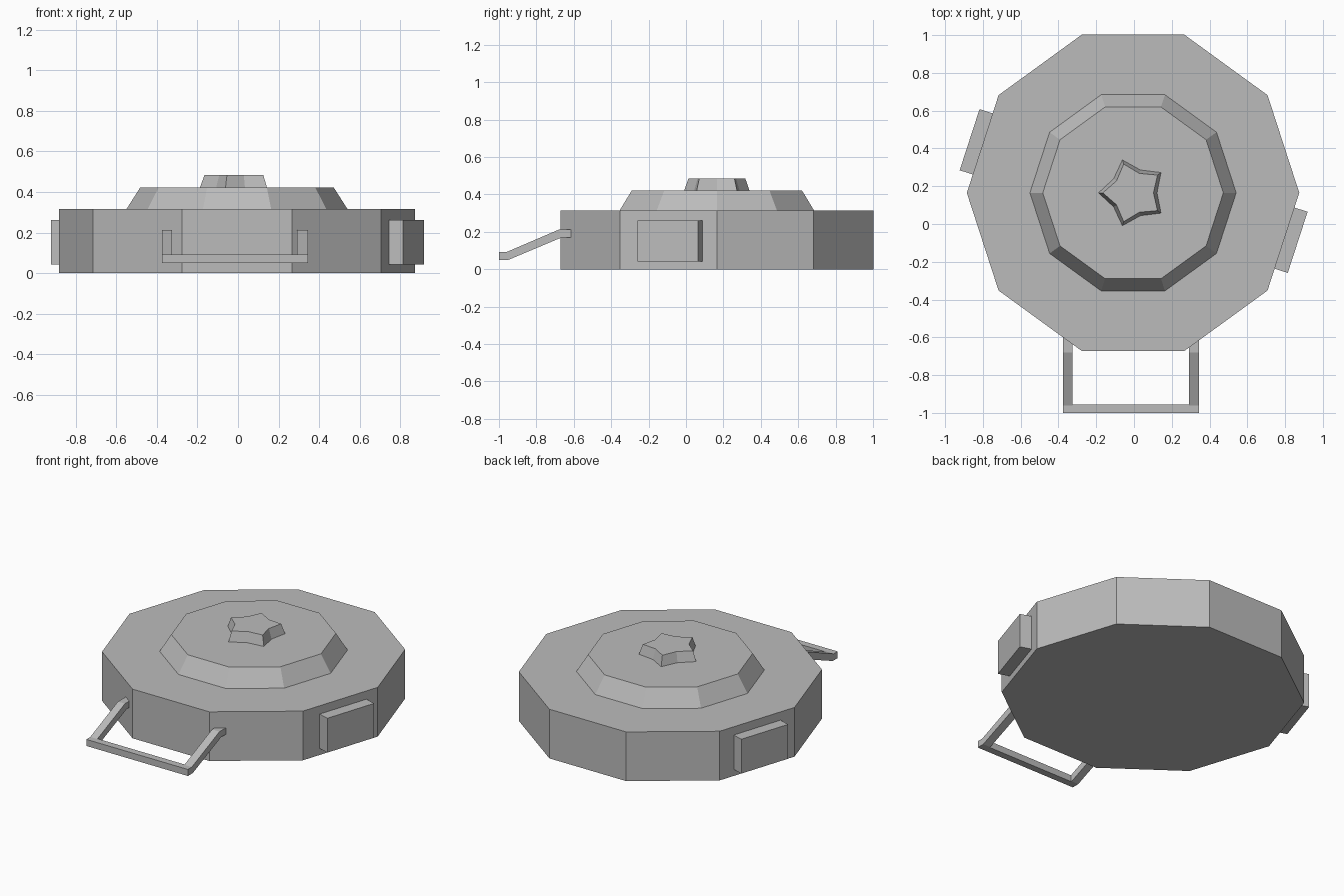
import bpy
from math import cos, sin, pi, radians
from mathutils import Matrix

if "Cube" in bpy.data.objects:
    bpy.data.objects.remove(bpy.data.objects["Cube"], do_unlink=True)

CX, CY = -0.005, 0.165   # axis of the round body
APOTHEM = 0.88 * cos(pi / 10)

grey = bpy.data.materials.new("plain grey")
grey.use_nodes = True
grey.diffuse_color = (0.5, 0.5, 0.5, 1)
grey.node_tree.nodes["Principled BSDF"].inputs["Base Color"].default_value = (0.5, 0.5, 0.5, 1)


def loft(name, bottom, top):
    """Closed solid between two matching rings of points."""
    n = len(bottom)
    faces = [list(range(n))[::-1], list(range(n, 2 * n))]
    faces += [[i, (i + 1) % n, n + (i + 1) % n, n + i] for i in range(n)]
    mesh = bpy.data.meshes.new(name)
    mesh.from_pydata(bottom + top, [], faces)
    mesh.materials.append(grey)
    obj = bpy.data.objects.new(name, mesh)
    bpy.context.collection.objects.link(obj)
    return obj


def ring(radii, z, start=0):
    """Ten points around the body axis, cycling through the radii."""
    pts = []
    for i in range(10):
        a, r = start + i * pi / 5, radii[i % len(radii)]
        pts.append((CX + r * cos(a), CY + r * sin(a), z))
    return pts


def box(name, x, y, z):
    corners = [(x[0], y[0]), (x[1], y[0]), (x[1], y[1]), (x[0], y[1])]
    return loft(name, [(*c, z[0]) for c in corners], [(*c, z[1]) for c in corners])


# Ten-sided body, raised lid and star button
loft("body", ring([0.88], 0), ring([0.88], 0.315))
loft("lid", ring([0.546], 0.315), ring([0.478], 0.422))
loft("star_button", ring([0.183, 0.127], 0.422, pi), ring([0.16, 0.108], 0.485, pi))

# Raised plates on opposite sides
for name, angle, shift in (("left_plate", -18, 0.02), ("right_plate", 162, 0)):
    plate = box(name, (APOTHEM - 0.01, APOTHEM + 0.073),
                (shift - 0.17, shift + 0.17), (0.042, 0.262))
    plate.data.transform(Matrix.Translation((CX, CY, 0)) @ Matrix.Rotation(radians(angle), 4, "Z"))

# Front handle: two bent arms and a crossbar
arm = [(-0.59, 0.17), (-0.59, 0.212), (-0.68, 0.212), (-0.96, 0.092),
       (-1.0, 0.092), (-1.0, 0.05), (-0.95, 0.05), (-0.665, 0.17)]
for name, x0, x1 in (("right_handle_arm", -0.375, -0.325), ("left_handle_arm", 0.292, 0.345)):
    loft(name, [(x0, *p) for p in arm][::-1], [(x1, *p) for p in arm][::-1])
box("handle_bar", (-0.325, 0.292), (-1.0, -0.955), (0.05, 0.092))
